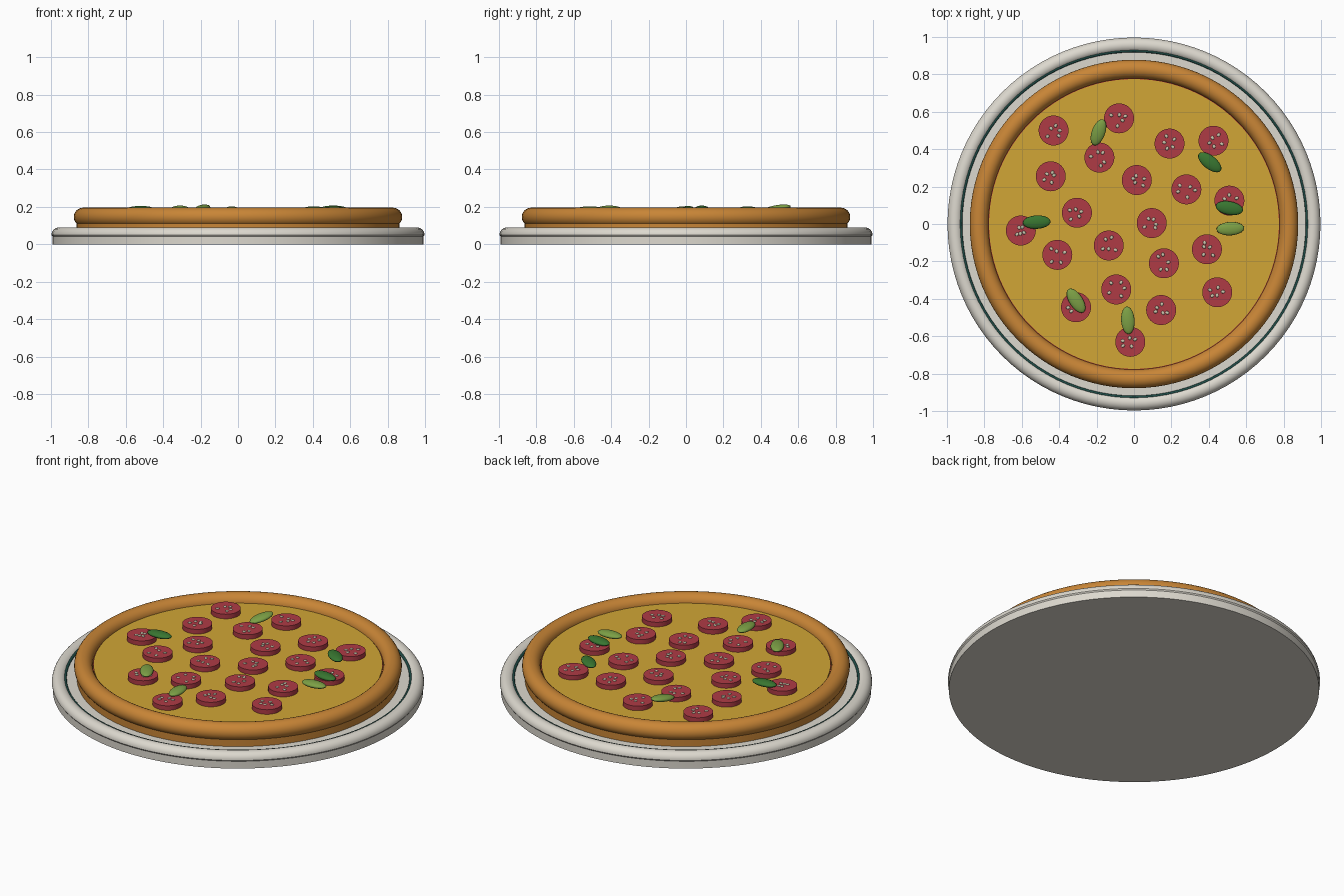
import bpy
import math
import random
from mathutils import Vector

random.seed(4)

default_cube = bpy.data.objects.get("Cube")
if default_cube:
    bpy.data.objects.remove(default_cube, do_unlink=True)


def make_material(name, red, green, blue):
    material = bpy.data.materials.new(name)
    material.use_nodes = True
    colour = (red, green, blue, 1)
    material.diffuse_color = colour
    shader = material.node_tree.nodes["Principled BSDF"]
    shader.inputs["Base Color"].default_value = colour
    shader.inputs["Roughness"].default_value = 0.7
    return material


ceramic = make_material("ceramic white", 0.72, 0.69, 0.62)
stripe_green = make_material("stripe dark green", 0.013, 0.07, 0.06)
baked_dough = make_material("baked dough", 0.58, 0.235, 0.037)
tomato = make_material("tomato sauce", 0.42, 0.04, 0.03)
cheese_yellow = make_material("cheese yellow", 0.64, 0.38, 0.037)
salami_red = make_material("salami red", 0.43, 0.044, 0.06)
fat_cream = make_material("fat cream", 0.6, 0.56, 0.42)
leaf_light = make_material("leaf light green", 0.2, 0.35, 0.06)
leaf_dark = make_material("leaf dark green", 0.04, 0.18, 0.03)


def finish(name, material):
    """Name, colour and shade the object that was just added."""
    part = bpy.context.object
    part.name = name
    part.data.name = name
    part.data.materials.append(material)
    bpy.ops.object.shade_smooth_by_angle(angle=math.radians(35))
    return part


def disc(name, material, radius, bottom, top, x=0, y=0, sides=96):
    bpy.ops.mesh.primitive_cylinder_add(
        vertices=sides, radius=radius, depth=top - bottom,
        location=(x, y, (bottom + top) / 2))
    return finish(name, material)


def ring(name, material, radius, thickness, height, sides=24):
    bpy.ops.mesh.primitive_torus_add(
        major_radius=radius, minor_radius=thickness, location=(0, 0, height),
        major_segments=96, minor_segments=sides)
    return finish(name, material)


def ellipsoid(name, material, centre, size, turn=(0, 0, 0), segments=24, rings=12):
    bpy.ops.mesh.primitive_uv_sphere_add(
        segments=segments, ring_count=rings, radius=1,
        location=centre, rotation=turn)
    bpy.context.object.scale = size
    return finish(name, material)


def lathe(name, material, profile, steps=96):
    """Spin a closed radius/height profile that starts and ends on the axis."""
    verts, faces = [], []
    inner = profile[1:-1]
    for step in range(steps):
        angle = math.tau * step / steps
        for radius, height in inner:
            verts.append((radius * math.cos(angle), radius * math.sin(angle), height))
    count = len(inner)
    for step in range(steps):
        here, there = step * count, (step + 1) % steps * count
        for i in range(count - 1):
            faces.append((here + i, there + i, there + i + 1, here + i + 1))
    faces.append([step * count for step in reversed(range(steps))])
    faces.append([step * count + count - 1 for step in range(steps)])
    mesh = bpy.data.meshes.new(name)
    mesh.from_pydata(verts, [], faces)
    part = bpy.data.objects.new(name, mesh)
    bpy.context.collection.objects.link(part)
    bpy.ops.object.select_all(action="DESELECT")
    part.select_set(True)
    bpy.context.view_layer.objects.active = part
    return finish(name, material)


# Plate with a straight side and a rounded raised rim
rim_centre, rim_radius, rim_height = 0.957, 0.04, 0.05
rim_arc = []
for i in range(13):
    angle = math.radians(150) * i / 12
    rim_arc.append((rim_centre + rim_radius * math.cos(angle),
                    rim_height + rim_radius * math.sin(angle)))
plate_top = rim_arc[-1][1]
lathe("plate", ceramic,
      [(0, 0), (0.992, 0), (0.992, 0.043)] + rim_arc + [(0, plate_top)])
ring("plate_stripe", stripe_green, 0.926, 0.008, plate_top + 0.002, sides=12)

# Pizza base, crust, sauce and cheese
disc("dough_base", baked_dough, 0.863, plate_top, 0.135)
ring("crust", baked_dough, 0.828, 0.05, 0.146)
disc("sauce", tomato, 0.787, 0.13, 0.15)
disc("cheese", cheese_yellow, 0.775, 0.135, 0.154)

# Salami slices, each with a few flecks of fat
slice_places = [
    (-0.43, 0.5), (-0.08, 0.565), (-0.185, 0.355), (0.19, 0.43), (0.425, 0.445),
    (-0.445, 0.255), (0.015, 0.235), (0.28, 0.185), (0.51, 0.125),
    (-0.605, -0.035), (-0.305, 0.06), (0.095, 0.005), (-0.41, -0.165),
    (-0.135, -0.115), (0.16, -0.21), (0.39, -0.135), (-0.095, -0.35),
    (0.445, -0.365), (-0.31, -0.445), (0.145, -0.46), (-0.02, -0.63)]
slice_top = 0.181
for number, (x, y) in enumerate(slice_places, 1):
    disc(f"salami_slice_{number}", salami_red, 0.08, 0.15, slice_top, x, y, sides=40)
    start = random.uniform(0, math.tau)
    for fleck in range(5):
        angle = start + math.tau * fleck / 5 + random.uniform(-0.4, 0.4)
        reach = random.uniform(0.015, 0.048)
        centre = Vector((x + reach * math.cos(angle), y + reach * math.sin(angle), slice_top))
        ellipsoid(f"fat_fleck_{number}_{fleck + 1}", fat_cream, centre,
                  (0.011, 0.009, 0.005), (0, 0, angle), segments=10, rings=6)

# Basil leaves: place, turn and tilt in degrees, colour
leaves = [
    (-0.19, 0.49, 0.193, 70, 8, leaf_light),
    (0.405, 0.33, 0.186, -38, 0, leaf_dark),
    (0.51, 0.085, 0.19, -10, 0, leaf_dark),
    (0.515, -0.025, 0.185, 3, 0, leaf_light),
    (-0.52, 0.01, 0.188, 3, 0, leaf_dark),
    (-0.31, -0.41, 0.19, -57, 0, leaf_light),
    (-0.033, -0.515, 0.186, -86, 0, leaf_light)]
for number, (x, y, z, turn, tilt, colour) in enumerate(leaves, 1):
    ellipsoid(f"basil_leaf_{number}", colour, (x, y, z), (0.074, 0.036, 0.017),
              (0, math.radians(-tilt), math.radians(turn)))
